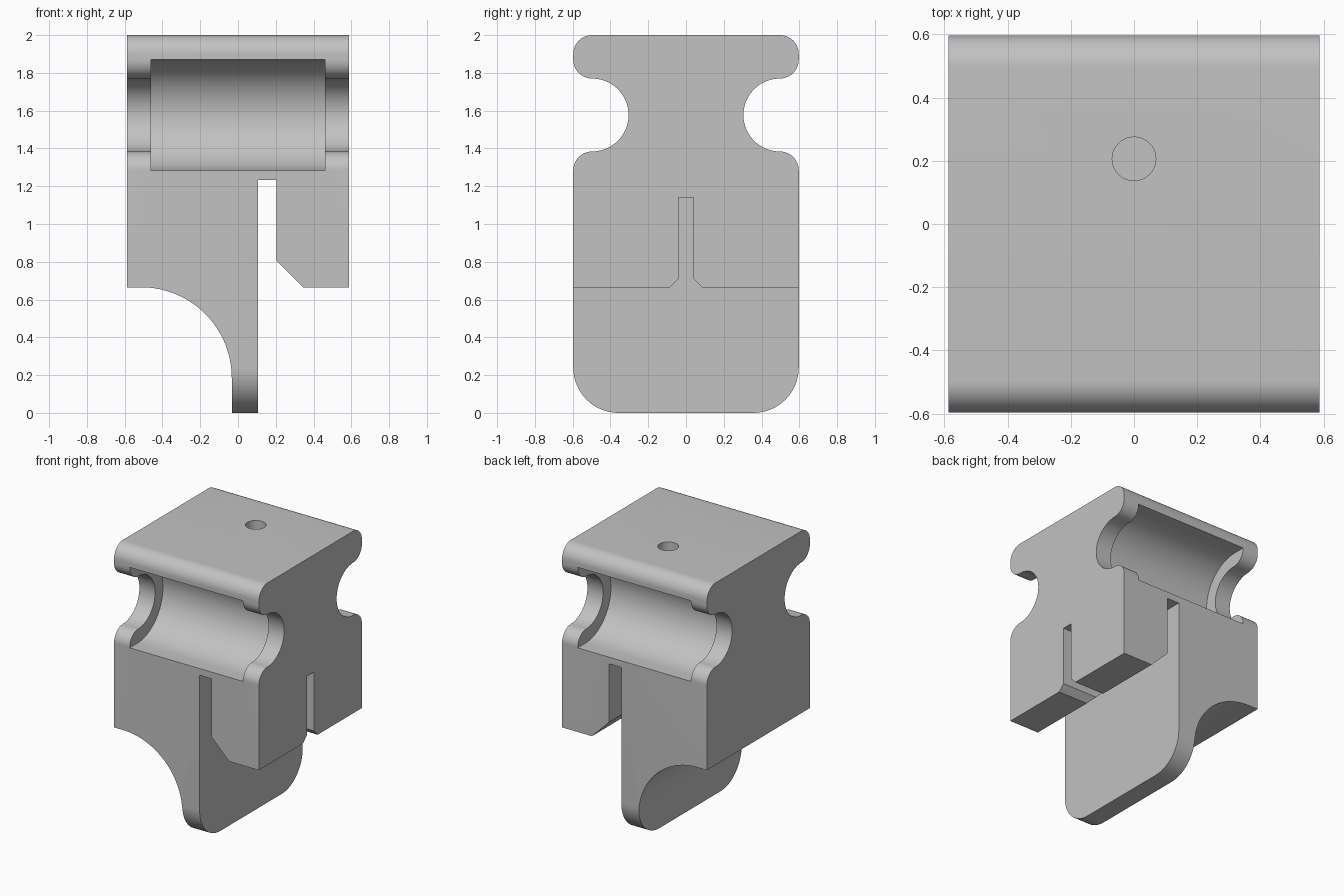
import bpy, bmesh, math

cube = bpy.data.objects.get("Cube")
if cube:
    bpy.data.objects.remove(cube, do_unlink=True)

mat = bpy.data.materials.new("plain grey")
mat.use_nodes = True
grey = (0.54, 0.54, 0.54, 1)
mat.diffuse_color = grey
mat.node_tree.nodes["Principled BSDF"].inputs["Base Color"].default_value = grey


def arc(cu, cv, r, start, end, n=16):
    """Points on an arc, angles in degrees."""
    angles = [math.radians(start + (end - start) * i / n) for i in range(n + 1)]
    return [(cu + r * math.cos(a), cv + r * math.sin(a)) for a in angles]


def mirrored(points):
    """Close a half profile with its mirror image."""
    return points + [(-u, v) for u, v in reversed(points)]


def prism(name, points, axis, low, high):
    """Extrude a profile along the x, y or z axis."""
    place = {"x": lambda u, v, w: (w, u, v),
             "y": lambda u, v, w: (u, w, v),
             "z": lambda u, v, w: (u, v, w)}[axis]
    bm = bmesh.new()
    rings = [[bm.verts.new(place(u, v, w)) for u, v in points] for w in (low, high)]
    for ring in rings:
        bm.faces.new(ring)
    n = len(points)
    for i in range(n):
        j = (i + 1) % n
        bm.faces.new((rings[0][i], rings[0][j], rings[1][j], rings[1][i]))
    bmesh.ops.recalc_face_normals(bm, faces=bm.faces)
    mesh = bpy.data.meshes.new(name)
    bm.to_mesh(mesh)
    bm.free()
    mesh.materials.append(mat)
    obj = bpy.data.objects.new(name, mesh)
    bpy.context.collection.objects.link(obj)
    return obj


def combine(target, cutter, operation):
    """Apply a boolean and discard the cutter."""
    cutter.hide_render = True
    mod = target.modifiers.new(cutter.name, "BOOLEAN")
    mod.operation = operation
    mod.solver = "EXACT"
    mod.object = cutter
    bpy.context.view_layer.objects.active = target
    bpy.ops.object.modifier_apply(modifier=mod.name)
    bpy.data.objects.remove(cutter, do_unlink=True)


HALF_X, HALF_Y, BASE = 0.587, 0.597, 0.665
GROOVE_Y, GROOVE_Z, GROOVE_R = 0.508, 1.577, 0.193
LIP = HALF_Y - 0.1

# Side outline: rounded foot, waist grooves and rounded head
side = (arc(HALF_Y - 0.24, 0.24, 0.24, -90, 0)
        + arc(LIP, GROOVE_Z - GROOVE_R - 0.1, 0.1, 0, 90)
        + arc(LIP, GROOVE_Z, GROOVE_R, 270, 90, 40)
        + arc(LIP, GROOVE_Z + GROOVE_R + 0.1, 0.1, -90, 0)
        + arc(LIP, 1.9, 0.1, 0, 90))
body = prism("clamp_block", mirrored(side), "x", -HALF_X, HALF_X)

# Front outline: curved shoulder, hanging tongue, gap and chamfered jaw
front = ([(-HALF_X, 2.1), (-HALF_X - 0.1, 2.1), (-HALF_X - 0.1, BASE)]
         + arc(-0.513, BASE - 0.48, 0.48, 90, 0, 32)
         + [(-0.033, -0.1), (0.107, -0.1), (0.107, 1.233), (0.205, 1.233),
            (0.205, 0.805), (0.345, BASE), (HALF_X + 0.1, BASE), (HALF_X + 0.1, 2.1)])
combine(body, prism("front_outline", front, "y", -0.8, 0.8), "INTERSECT")

# Wider pockets within both grooves
for sign in (-1, 1):
    half = arc(GROOVE_Y, GROOVE_Z, 0.295, 270, 90, 40)
    half += [(0.8, GROOVE_Z + 0.295), (0.8, GROOVE_Z - 0.295)]
    pocket = [(sign * u, v) for u, v in half]
    combine(body, prism("groove_pocket", pocket, "x", -0.46, 0.46), "DIFFERENCE")

# Chamfered slot through the jaw
slot = mirrored([(0.135, BASE - 0.05), (0.085, BASE), (0.04, 0.71), (0.04, 1.14)])
combine(body, prism("jaw_slot", slot, "x", 0.15, 0.8), "DIFFERENCE")

# Blind hole in the top
hole = arc(0, 0.206, 0.069, 0, 360, 40)[:-1]
combine(body, prism("top_hole", hole, "z", 1.8, 2.1), "DIFFERENCE")

bpy.ops.object.select_all(action="DESELECT")
body.select_set(True)
bpy.context.view_layer.objects.active = body
bpy.ops.object.shade_smooth_by_angle(angle=math.radians(30))
